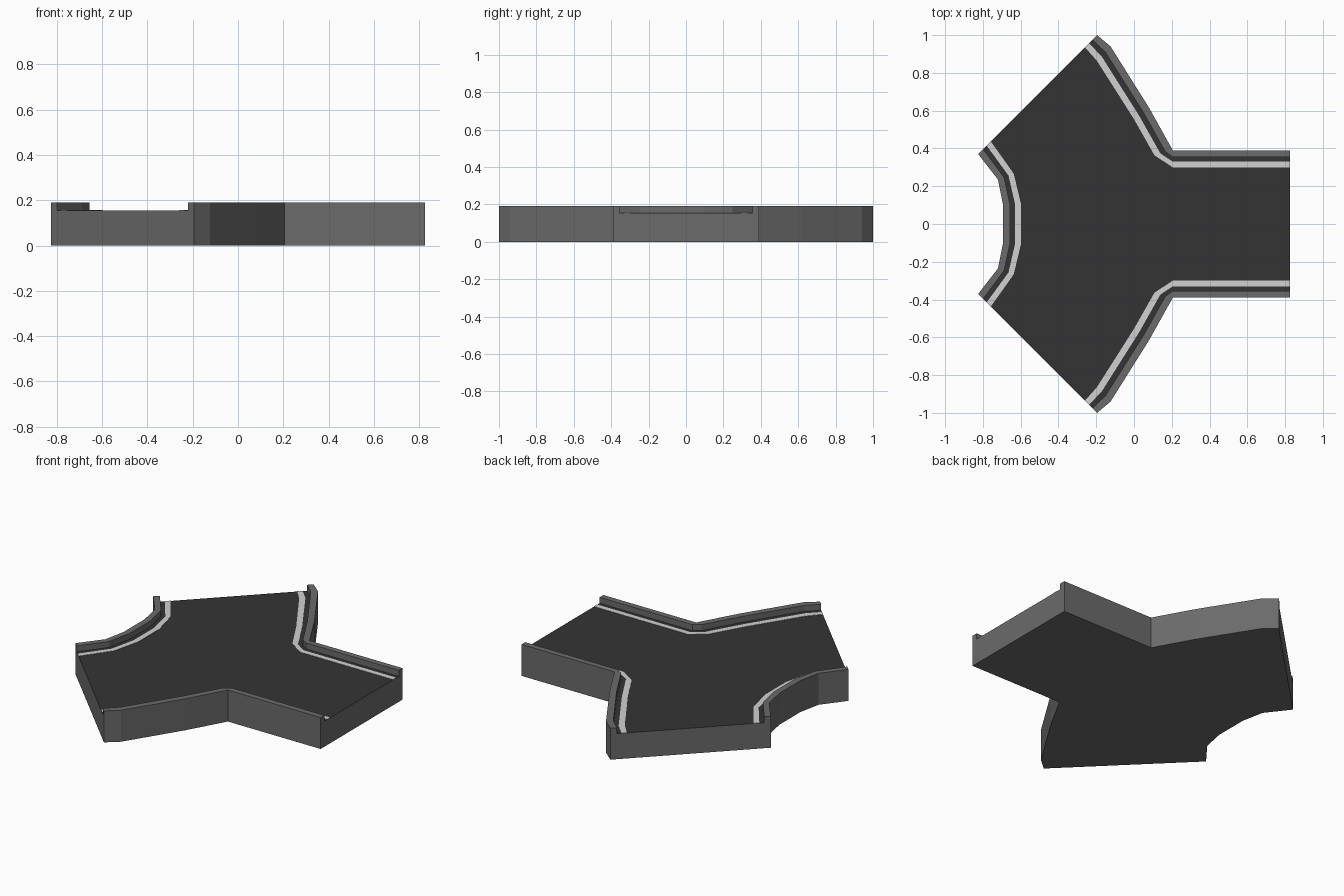
import bpy, bmesh
from mathutils import Vector

if "Cube" in bpy.data.objects:
    bpy.data.objects.remove(bpy.data.objects["Cube"])

FLOOR, TOP = 0.154, 0.19

def material(name, v):
    m = bpy.data.materials.new(name)
    m.diffuse_color = (v, v, v, 1)
    m.use_nodes = True
    m.node_tree.nodes["Principled BSDF"].inputs["Base Color"].default_value = m.diffuse_color
    return m

CONCRETE = material("concrete grey", 0.147)
ASPHALT = material("asphalt dark grey", 0.034)
PAINT = material("line paint white", 0.64)

# Stations along each kerb: (outer edge, inner edge of the white line)
side = [((0.825, 0.39), (0.825, 0.30)),
        ((0.205, 0.39), (0.205, 0.30)),
        ((0.203, 0.394), (0.108, 0.364)),
        ((0.08, 0.615), (0.0, 0.555)),
        ((-0.124, 0.94), (-0.197, 0.865)),
        ((-0.195, 1.0), (-0.26, 0.935))]
arc = [((-0.825, 0.37), (-0.758, 0.437)),
       ((-0.72, 0.235), (-0.637, 0.267)),
       ((-0.693, 0.10), (-0.597, 0.10))]

def flip(stations):
    return [tuple((x, -y) for x, y in s) for s in reversed(stations)]

paths = {"upper": side, "left": arc + flip(arc), "lower": flip(side)}

def finish(name, bm, mats):
    bmesh.ops.recalc_face_normals(bm, faces=bm.faces)
    me = bpy.data.meshes.new(name)
    bm.to_mesh(me)
    bm.free()
    for m in mats:
        me.materials.append(m)
    ob = bpy.data.objects.new(name, me)
    bpy.context.collection.objects.link(ob)

def strip(name, stations, t0, t1, z0, z1, mat):
    """Solid band between two fractions of the kerb width, open underneath."""
    bm = bmesh.new()
    rows = []
    for o, i in stations:
        a, b = (Vector(o).lerp(Vector(i), t) for t in (t0, t1))
        rows.append([bm.verts.new((*p, z)) for p, z in
                     ((a, z0), (a, z1), (b, z1), (b, z0))])
    for r, s in zip(rows, rows[1:]):
        for k in range(3):
            bm.faces.new((r[k], r[k + 1], s[k + 1], s[k]))
    bm.faces.new(rows[0])
    bm.faces.new(rows[-1])
    finish(name, bm, [mat])

# Road slab: outline of all outer edges, dark on top
bm = bmesh.new()
outline = [o for p in paths.values() for o, _ in p]
base = bm.faces.new([bm.verts.new((x, y, 0)) for x, y in outline])
ext = bmesh.ops.extrude_face_region(bm, geom=[base], use_keep_orig=True)
for v in ext["geom"]:
    if isinstance(v, bmesh.types.BMVert):
        v.co.z = FLOOR
bmesh.ops.recalc_face_normals(bm, faces=bm.faces)
for f in bm.faces:
    f.material_index = 1 if f.normal.z > 0.5 else 0
bmesh.ops.triangulate(bm, faces=[f for f in bm.faces if len(f.verts) > 4])
finish("road_slab", bm, [CONCRETE, ASPHALT])

# Raised kerbs and painted edge lines
for name, stations in paths.items():
    strip(name + "_kerb", stations, 0, 0.39, FLOOR, TOP, CONCRETE)
    strip(name + "_edge_line", stations, 0.67, 1, FLOOR, FLOOR + 0.002, PAINT)
